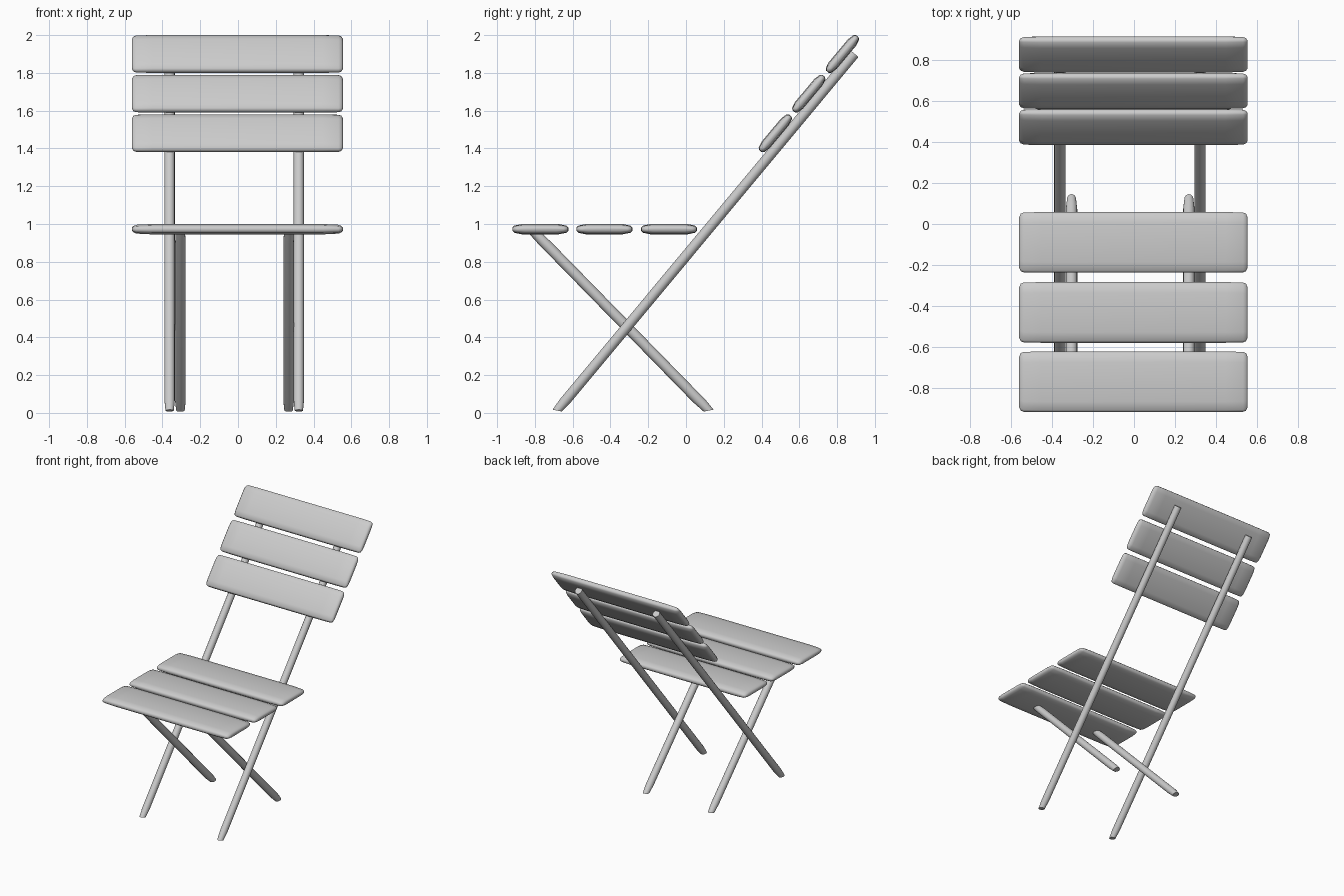
import bpy, bmesh, math
from mathutils import Vector, Matrix

if "Cube" in bpy.data.objects:
    bpy.data.objects.remove(bpy.data.objects["Cube"])

CX = -0.003  # middle of the slats


def finish(name, bm, angle):
    bmesh.ops.recalc_face_normals(bm, faces=bm.faces)
    mesh = bpy.data.meshes.new(name)
    bm.to_mesh(mesh)
    bm.free()
    ob = bpy.data.objects.new(name, mesh)
    bpy.context.collection.objects.link(ob)
    bpy.ops.object.select_all(action='DESELECT')
    ob.select_set(True)
    bpy.context.view_layer.objects.active = ob
    bpy.ops.object.shade_smooth_by_angle(angle=math.radians(angle))
    return ob


def loft(name, rings, angle=40):
    bm = bmesh.new()
    rows = [[bm.verts.new(p) for p in ring] for ring in rings]
    n = len(rows[0])
    for a, b in zip(rows, rows[1:]):
        for i in range(n):
            j = (i + 1) % n
            bm.faces.new((a[i], a[j], b[j], b[i]))
    bm.faces.new(rows[0])
    bm.faces.new(rows[-1])
    return finish(name, bm, angle)


def slat(name, y, z, half_depth, tilt):
    # soft-edged plank section, shrinking at both ends
    quarter = [(1, 0.009), (0.93, 0.019), (0.65, 0.0275)]
    half = quarter + [(-d, t) for d, t in reversed(quarter)]
    section = half + [(d, -t) for d, t in reversed(half)]
    ends = [(0.558, 0.83, 0.35), (0.55, 0.95, 0.62), (0.535, 0.99, 0.85), (0.45, 1, 1)]
    stations = [(-x, d, t) for x, d, t in ends] + list(reversed(ends))
    place = Matrix.Translation((CX, y, z)) @ Matrix.Rotation(tilt, 4, 'X')
    rings = [[place @ Vector((x, d * sd * half_depth, t * st)) for d, t in section]
             for x, sd, st in stations]
    return loft(name, rings, 50)


def pole(name, x, start, end, radius, n0, n1, taper):
    # round bar from start to end (y, z); n0 and n1 are the end-cut normals
    a, b = Vector((x, *start)), Vector((x, *end))
    axis = (b - a).normalized()
    side = Vector((1, 0, 0))
    up = axis.cross(side)
    length = (b - a).length
    stations = [(0, taper[0], n0), (0.07, 1, n0),
                (length - 0.07, 1, n1), (length, taper[1], n1)]
    rings = []
    for s, k, normal in stations:
        normal = Vector((0, *normal)) if normal else axis
        ring = []
        for i in range(16):
            t = math.tau * i / 16
            off = (side * math.cos(t) + up * math.sin(t)) * radius * k
            off -= axis * (off.dot(normal) / axis.dot(normal))
            ring.append(a + axis * s + off)
        rings.append(ring)
    return loft(name, rings)


# seat slats
for i, y in enumerate((-0.771, -0.432, -0.09)):
    slat(f"seat_slat_{i + 1}", y, 0.9725, 0.148, 0)

# backrest slats, leaning with the rails
for i, (y, z) in enumerate(((0.473, 1.48), (0.65, 1.69), (0.828, 1.90))):
    slat(f"back_slat_{i + 1}", y, z, 0.123, math.radians(50))

# long back rails (outer) and crossing short legs (inner)
for label, sx in (("left", -1), ("right", 1)):
    pole(f"back_rail_{label}", -0.02 + sx * 0.342, (-0.682, 0.012), (0.892, 1.902),
         0.0275, (0.2, 1), None, (0.8, 1))
    pole(f"crossing_leg_{label}", -0.0185 + sx * 0.2865, (0.12, 0.012), (-0.795, 0.948),
         0.028, (-0.2, 1), (0, 1), (0.8, 0.9))
